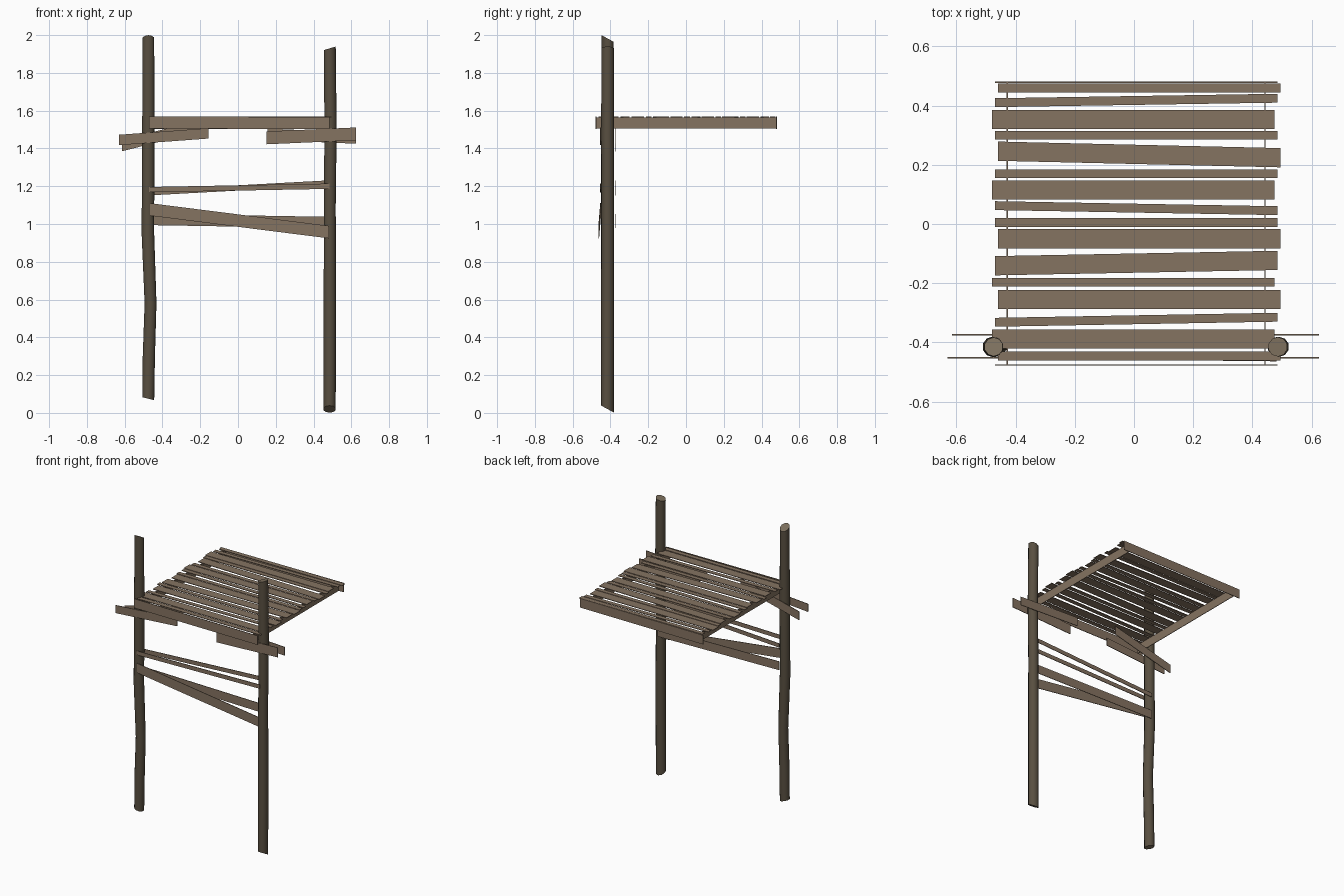
import bpy, bmesh, math
from mathutils import Vector

if "Cube" in bpy.data.objects:
    bpy.data.objects.remove(bpy.data.objects["Cube"])


def mat(name, c):
    m = bpy.data.materials.new(name)
    m.diffuse_color = (*c, 1)
    m.use_nodes = True
    m.node_tree.nodes["Principled BSDF"].inputs["Base Color"].default_value = m.diffuse_color
    return m


PLANK = mat("plank wood", (0.235, 0.172, 0.120))
POST = mat("dark post wood", (0.098, 0.078, 0.052))
END = mat("cut end wood", (0.200, 0.158, 0.108))
T = 0.004  # board thickness


def finish(name, bm, mats):
    bmesh.ops.recalc_face_normals(bm, faces=bm.faces)
    me = bpy.data.meshes.new(name)
    bm.to_mesh(me)
    bm.free()
    for m in mats:
        me.materials.append(m)
    ob = bpy.data.objects.new(name, me)
    bpy.context.collection.objects.link(ob)
    return ob


def board(name, a, b, width, up):
    """Thin board from a to b, its width lying along 'up'."""
    a, b, up = Vector(a), Vector(b), Vector(up)
    n = (b - a).cross(up).normalized() * T / 2
    bm = bmesh.new()
    rings = []
    for p in (a, b):
        w = up * width / 2
        rings.append([bm.verts.new(p + s * w + t * n)
                      for s, t in ((1, 1), (1, -1), (-1, -1), (-1, 1))])
    bm.faces.new(rings[0])
    bm.faces.new(rings[1])
    for i in range(4):
        j = (i + 1) % 4
        bm.faces.new((rings[0][i], rings[0][j], rings[1][j], rings[1][i]))
    return finish(name, bm, [PLANK])


def post(name, path, cut_low, cut_high, sides=10):
    """Round log through (x, z, radius) stations, with slanted end cuts (dz/dx, dz/dy)."""
    bm = bmesh.new()
    rings = []
    for k, (x, z, r) in enumerate(path):
        cut = cut_low if k == 0 else cut_high if k == len(path) - 1 else (0, 0)
        ring = []
        for i in range(sides):
            t = 2 * math.pi * (i + 0.5) / sides
            dx, dy = r * math.cos(t), r * math.sin(t)
            ring.append(bm.verts.new((x + dx, -0.415 + dy, z + cut[0] * dx + cut[1] * dy)))
        rings.append(ring)
    for r0, r1 in zip(rings, rings[1:]):
        for i in range(sides):
            j = (i + 1) % sides
            f = bm.faces.new((r0[i], r0[j], r1[j], r1[i]))
            f.smooth = True
    for ring in (rings[0], rings[-1]):
        f = bm.faces.new(ring)
        f.material_index = 1
        for e in f.edges:
            e.smooth = False
    return finish(name, bm, [POST, END])


# posts
post("left_post", [(-0.475, 0.075, 0.033), (-0.472, 0.3, 0.034), (-0.463, 0.58, 0.033),
                   (-0.477, 0.95, 0.035), (-0.475, 1.5, 0.034), (-0.474, 1.982, 0.032)],
     (-0.25, 0.0), (0.0, -0.55))
post("right_post", [(0.485, 0.020, 0.034), (0.486, 0.6, 0.034), (0.486, 1.1, 0.033),
                    (0.49, 1.5, 0.034), (0.486, 1.93, 0.033)],
     (0.0, -0.55), (0.3, 0.0))

# deck slats: left-end y, right-end y, width, x shift
slats = [(.460, .460, .03, 1), (.410, .425, .03, 0), (.353, .353, .065, -1), (.300, .300, .03, 0),
         (.246, .224, .065, 1), (.170, .170, .03, 0), (.115, .115, .065, -1), (.062, .045, .03, 0),
         (.005, .005, .03, 0), (-.050, -.050, .065, 1), (-.141, -.123, .065, 0),
         (-.197, -.197, .03, -1), (-.255, -.255, .065, 1), (-.332, -.315, .03, 0),
         (-.389, -.389, .065, -1), (-.446, -.446, .032, 1)]
for i, (yl, yr, w, s) in enumerate(slats):
    x = 0.008 + 0.01 * s
    board(f"deck_slat_{i + 1}", (x - 0.477, yl, 1.567), (x + 0.477, yr, 1.567), w, (0, 1, 0))

UP = (0, 0, 1)
# deck frame
board("frame_front", (-0.47, -0.476, 1.538), (0.485, -0.476, 1.534), 0.064, UP)
board("frame_back", (-0.47, 0.479, 1.534), (0.485, 0.479, 1.538), 0.064, UP)
board("frame_left", (-0.428, -0.475, 1.535), (-0.428, 0.478, 1.535), 0.06, UP)
board("frame_right", (0.443, -0.475, 1.535), (0.443, 0.478, 1.535), 0.06, UP)

# short clamp boards either side of each post
F, B = -0.452, -0.374
board("left_clamp_front", (-0.63, F, 1.445), (-0.155, F, 1.480), 0.055, UP)
board("left_clamp_back", (-0.615, B, 1.415), (-0.16, B, 1.530), 0.06, UP)
board("right_clamp_front", (0.15, F, 1.456), (0.625, F, 1.477), 0.068, UP)
board("right_clamp_back", (0.155, B, 1.475), (0.625, B, 1.455), 0.06, UP)

# cross rails between the posts
board("upper_rail_front", (-0.47, F, 1.182), (0.485, F, 1.200), 0.028, UP)
board("upper_rail_back", (-0.46, B, 1.166), (0.48, B, 1.217), 0.028, UP)
board("lower_rail_front", (-0.465, F, 1.077), (0.482, F - 0.01, 0.957), 0.066, UP)
board("lower_rail_back", (-0.46, B, 1.024), (0.48, B, 1.008), 0.06, UP)
